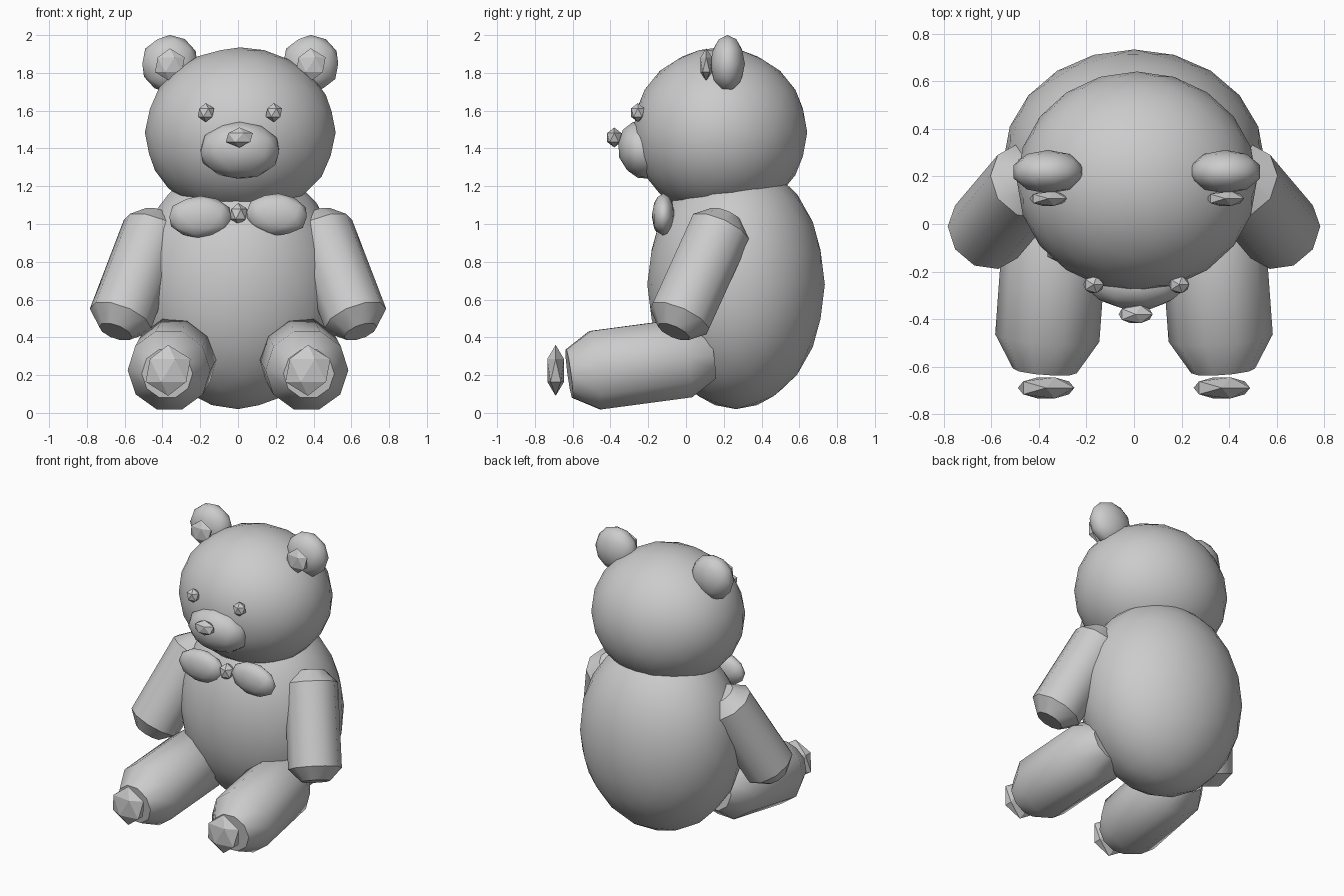
import bpy, bmesh, math
from mathutils import Vector

if "Cube" in bpy.data.objects:
    bpy.data.objects.remove(bpy.data.objects["Cube"])


def finish(name, bm, angle):
    me = bpy.data.meshes.new(name)
    bmesh.ops.recalc_face_normals(bm, faces=bm.faces)
    bm.to_mesh(me)
    bm.free()
    ob = bpy.data.objects.new(name, me)
    bpy.context.collection.objects.link(ob)
    if angle:
        bpy.ops.object.select_all(action='DESELECT')
        bpy.context.view_layer.objects.active = ob
        ob.select_set(True)
        bpy.ops.object.shade_smooth_by_angle(angle=math.radians(angle))
    return ob


def ball(name, center, radii, detail=2, rot=(0, 0, 0), angle=50):
    """Scaled icosphere; detail sets how many facets it has."""
    bm = bmesh.new()
    bmesh.ops.create_icosphere(bm, subdivisions=detail, radius=1)
    bmesh.ops.scale(bm, vec=radii, verts=bm.verts)
    ob = finish(name, bm, angle)
    ob.location = center
    ob.rotation_euler = rot
    return ob


def limb(name, start, end, radius, cap_radius, cap_len, sides=10):
    """Straight round limb with chamfered, flat-capped ends."""
    a, b = Vector(start), Vector(end)
    d = (b - a).normalized()
    turn = d.to_track_quat('Z', 'Y')
    bm = bmesh.new()
    rings = []
    for c, r in ((a - d * cap_len, cap_radius), (a, radius),
                 (b, radius), (b + d * cap_len, cap_radius)):
        rings.append([bm.verts.new(c + turn @ Vector((
            r * math.cos(2 * math.pi * i / sides),
            r * math.sin(2 * math.pi * i / sides), 0))) for i in range(sides)])
    for p, q in zip(rings, rings[1:]):
        for i in range(sides):
            j = (i + 1) % sides
            bm.faces.new((p[i], p[j], q[j], q[i]))
    bm.faces.new(rings[0])
    bm.faces.new(rings[-1])
    return finish(name, bm, 38)


# Torso and head
ball("body", (0, 0.265, 0.68), (0.55, 0.47, 0.66), 3)
ball("head", (0.012, 0.18, 1.485), (0.505, 0.462, 0.45), 3)

# Face
ball("muzzle", (0.01, -0.235, 1.39), (0.218, 0.125, 0.157), 2, (0.3, 0, 0))
ball("nose", (0.007, -0.38, 1.458), (0.08, 0.044, 0.053), 1, angle=0)

# Bow tie
ball("bow_left", (-0.2, -0.12, 1.037), (0.172, 0.06, 0.112), 2)
ball("bow_right", (0.205, -0.12, 1.05), (0.168, 0.06, 0.112), 2, (0, 0.08, 0))
ball("bow_knot", (0.002, -0.125, 1.052), (0.052, 0.05, 0.06), 1, angle=0)

# Paired parts
for side, s in (("left", -1), ("right", 1)):
    ear_x = 0.012 + s * 0.373
    ball("ear_" + side, (ear_x, 0.22, 1.848), (0.153, 0.092, 0.153), 2)
    ball("inner_ear_" + side, (ear_x, 0.107, 1.843),
         (0.088, 0.036, 0.087), 1, angle=0)
    ball("eye_" + side, (0.01 + s * 0.18, -0.255, 1.59),
         (0.048, 0.042, 0.05), 1, angle=0)
    limb("arm_" + side, (s * 0.442, 0.18, 0.97), (s * 0.622, -0.033, 0.5),
         0.172, 0.092, 0.082)
    limb("leg_" + side, (s * 0.33, 0.0, 0.29), (s * 0.365, -0.48, 0.226),
         0.22, 0.135, 0.14)
    ball("foot_pad_" + side, (s * 0.37, -0.69, 0.225),
         (0.133, 0.052, 0.135), 1, angle=0)
